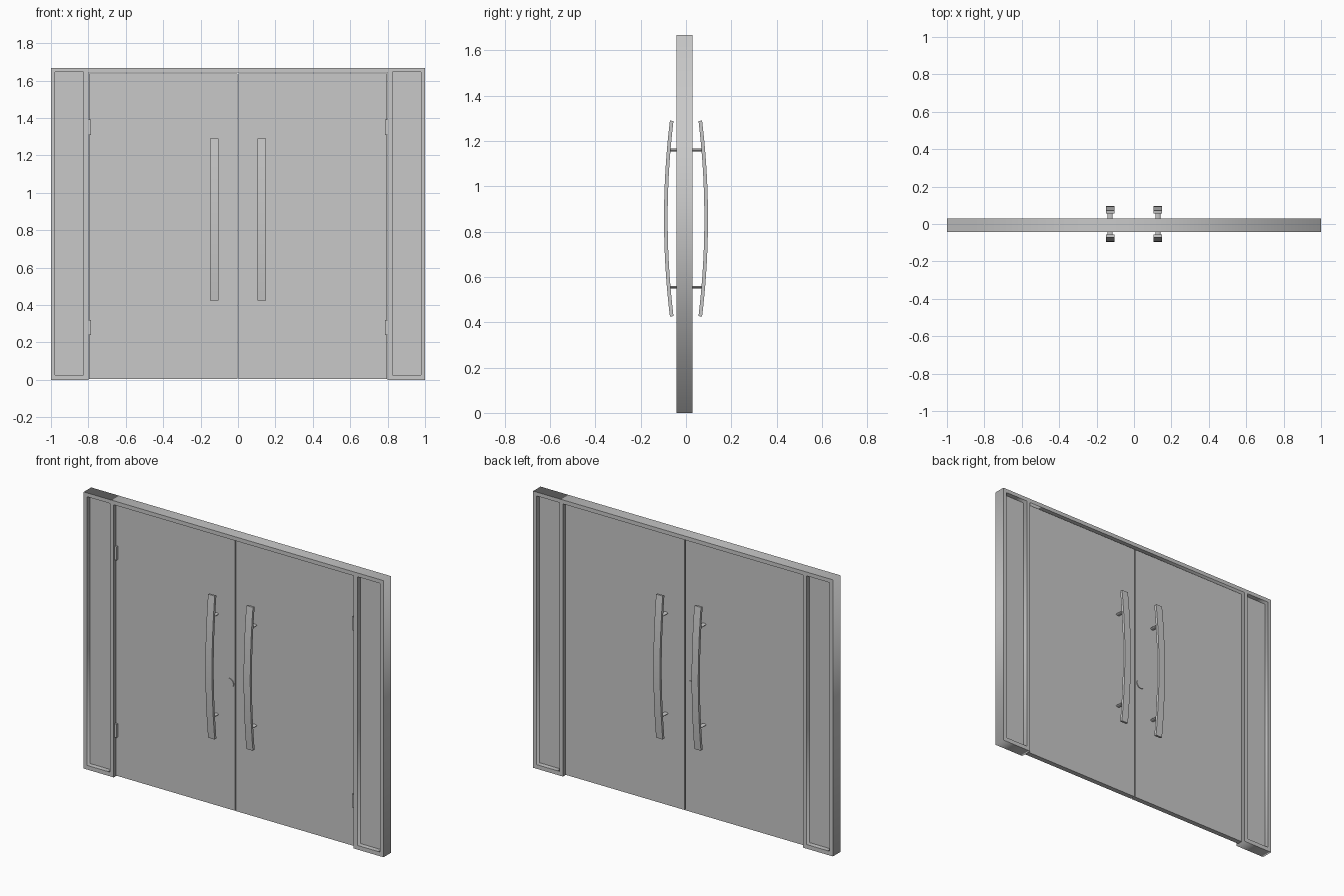
import bpy, bmesh, math
from mathutils import Matrix

cube = bpy.data.objects.get("Cube")
if cube:
    bpy.data.objects.remove(cube)

grey = bpy.data.materials.new("plain grey")
grey.use_nodes = True
COLOUR = (0.58, 0.58, 0.58, 1)
grey.diffuse_color = COLOUR
grey.node_tree.nodes["Principled BSDF"].inputs["Base Color"].default_value = COLOUR

FRONT, BACK = -0.042, 0.029          # frame faces
MID = (FRONT + BACK) / 2
HEIGHT, OPENING_TOP, OPENING_X = 1.668, 1.644, 0.8
RECESS = 0.02                        # door set back from both frame faces
DOOR_FRONT, DOOR_BACK = FRONT + RECESS, BACK - RECESS


def add_object(name, bm, smooth=False):
    bmesh.ops.recalc_face_normals(bm, faces=bm.faces)
    mesh = bpy.data.meshes.new(name)
    bm.to_mesh(mesh)
    bm.free()
    mesh.materials.append(grey)
    obj = bpy.data.objects.new(name, mesh)
    bpy.context.collection.objects.link(obj)
    if smooth:
        bpy.ops.object.select_all(action='DESELECT')
        obj.select_set(True)
        bpy.context.view_layer.objects.active = obj
        bpy.ops.object.shade_smooth_by_angle(angle=math.radians(30))
    return obj


def box(name, x0, x1, y0, y1, z0, z1):
    bm = bmesh.new()
    place = Matrix.Translation(((x0 + x1) / 2, (y0 + y1) / 2, (z0 + z1) / 2))
    size = Matrix.Diagonal((abs(x1 - x0), y1 - y0, z1 - z0, 1))
    bmesh.ops.create_cube(bm, size=1, matrix=place @ size)
    return add_object(name, bm)


def rod(name, x, y0, y1, z, radius_x, radius_z):
    """Round or oval rod running along y."""
    bm = bmesh.new()
    place = Matrix.Translation((x, (y0 + y1) / 2, z))
    size = Matrix.Diagonal((radius_x, abs(y1 - y0), radius_z, 1))
    bmesh.ops.create_cone(bm, cap_ends=True, segments=32, radius1=1, radius2=1, depth=1,
                          matrix=place @ size @ Matrix.Rotation(math.pi / 2, 4, 'X'))
    return add_object(name, bm, smooth=True)


# Frame: outline with two sidelight holes, extruded through its depth
def rectangle(x0, x1, z0, z1):
    return [(x0, z0), (x1, z0), (x1, z1), (x0, z1)]


SIDE_OUT, SIDE_IN, SIDE_LOW, SIDE_TOP = 0.978, 0.825, 0.025, 1.645
outline = [(-1, 0), (-OPENING_X, 0), (-OPENING_X, OPENING_TOP), (OPENING_X, OPENING_TOP),
           (OPENING_X, 0), (1, 0), (1, HEIGHT), (-1, HEIGHT)]
curve = bpy.data.curves.new("door_frame", 'CURVE')
curve.dimensions = '2D'
curve.fill_mode = 'BOTH'
curve.extrude = (BACK - FRONT) / 2
for loop in (outline, rectangle(-SIDE_OUT, -SIDE_IN, SIDE_LOW, SIDE_TOP),
             rectangle(SIDE_IN, SIDE_OUT, SIDE_LOW, SIDE_TOP)):
    spline = curve.splines.new('POLY')
    spline.points.add(len(loop) - 1)
    for point, (x, z) in zip(spline.points, loop):
        point.co = (x, z, 0, 1)
    spline.use_cyclic_u = True
curve.materials.append(grey)
frame = bpy.data.objects.new("door_frame", curve)
frame.rotation_euler.x = math.pi / 2
frame.location.y = MID
bpy.context.collection.objects.link(frame)
bpy.ops.object.select_all(action='DESELECT')
frame.select_set(True)
bpy.context.view_layer.objects.active = frame
bpy.ops.object.convert(target='MESH')


# Bowed pull bar: an arc of constant thickness in profile, given a width
BAR_X, BAR_Z, BAR_HALF, BAR_WIDTH = 0.1275, 0.8575, 0.4325, 0.044
BAR_OUT, BAR_THICK, BOW = 0.097, 0.016, 0.026
RADIUS = (BAR_HALF ** 2 + BOW ** 2) / (2 * BOW)


def pull_bar(name, x, facing):
    bm = bmesh.new()
    sweep = math.asin(BAR_HALF / RADIUS)
    steps = 24
    rings = []
    for i in range(steps + 1):
        angle = sweep * (2 * i / steps - 1)
        ring = []
        for radius, side in ((RADIUS, -1), (RADIUS, 1),
                             (RADIUS - BAR_THICK, 1), (RADIUS - BAR_THICK, -1)):
            y = facing * (BAR_OUT - RADIUS + radius * math.cos(angle))
            ring.append(bm.verts.new((x + side * BAR_WIDTH / 2, y,
                                      BAR_Z + radius * math.sin(angle))))
        rings.append(ring)
    for a, b in zip(rings, rings[1:]):
        for k in range(4):
            n = (k + 1) % 4
            bm.faces.new((a[k], a[n], b[n], b[k]))
    bm.faces.new(rings[0])
    bm.faces.new(rings[-1])
    return add_object(name, bm, smooth=True)


for side, label in ((-1, "right"), (1, "left")):
    # Door leaf and fixed sidelight panel
    box(f"{label}_door", side * 0.003, side * (OPENING_X - 0.003),
        DOOR_FRONT, DOOR_BACK, 0.004, OPENING_TOP - 0.005)
    box(f"{label}_sidelight_panel", side * SIDE_IN, side * SIDE_OUT,
        MID - 0.006, MID + 0.006, SIDE_LOW, SIDE_TOP)

    # Hinges on the front
    for z, level in ((0.28, "lower"), (1.35, "upper")):
        box(f"{label}_{level}_hinge", side * 0.786, side * OPENING_X,
            DOOR_FRONT - 0.012, DOOR_FRONT + 0.005, z - 0.041, z + 0.041)

    # Pull bars and their oval posts on both faces
    for facing, face, door_y in ((-1, "front", DOOR_FRONT), (1, "back", DOOR_BACK)):
        pull_bar(f"{label}_{face}_pull_bar", side * BAR_X, facing)
        for z, level in ((0.555, "lower"), (1.16, "upper")):
            rod(f"{label}_{face}_{level}_post", side * BAR_X,
                door_y - facing * 0.005, facing * 0.077, z, 0.0135, 0.006)

# Lock cylinder through the right door
rod("lock_cylinder", -0.042, DOOR_FRONT - 0.005, DOOR_BACK + 0.005, 0.765, 0.03, 0.03)
